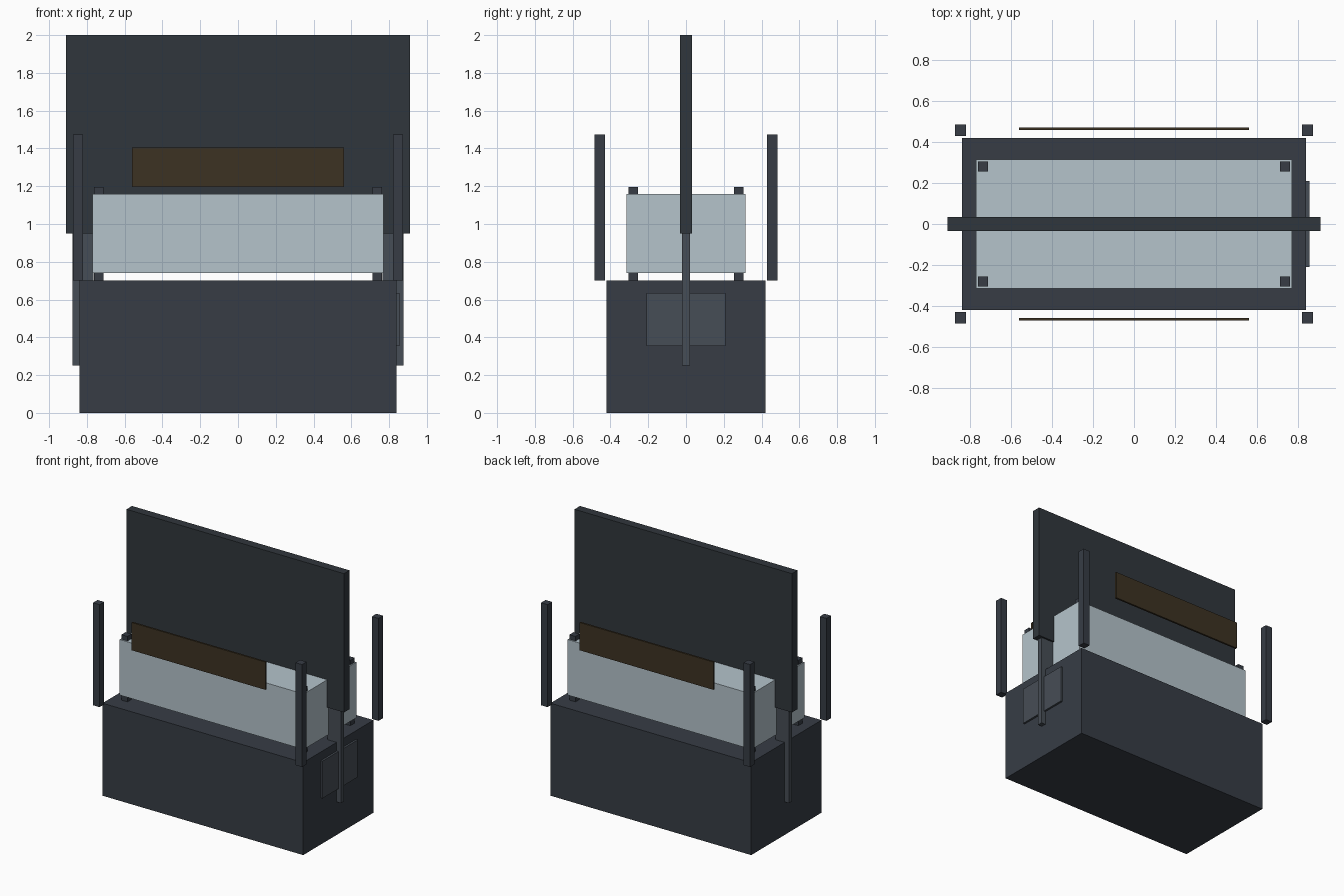
import bpy

if "Cube" in bpy.data.objects:
    bpy.data.objects.remove(bpy.data.objects["Cube"])


def material(name, rgb):
    m = bpy.data.materials.new(name)
    m.diffuse_color = (*rgb, 1)
    m.use_nodes = True
    m.node_tree.nodes["Principled BSDF"].inputs["Base Color"].default_value = m.diffuse_color
    return m


SLATE = material("slate", (0.038, 0.046, 0.060))
DARK = material("dark_slate", (0.030, 0.037, 0.045))
STEEL = material("steel", (0.062, 0.075, 0.092))
PALE = material("pale_glass", (0.46, 0.55, 0.60))
BROWN = material("brown", (0.046, 0.032, 0.016))


def box(name, x, y, z, mat):
    """Box from (min, max) extents on each axis."""
    lo, hi = zip(x, y, z)
    bpy.ops.mesh.primitive_cube_add(size=1, location=[(a + b) / 2 for a, b in zip(lo, hi)])
    ob = bpy.context.object
    ob.name = name
    ob.scale = [b - a for a, b in zip(lo, hi)]
    bpy.ops.object.transform_apply(location=False, rotation=False, scale=True)
    ob.data.materials.append(mat)
    return ob


def around(c, size):
    return (c - size / 2, c + size / 2)


# Main body: base cabinet, glass case, upright dividing panel
box("base_cabinet", (-0.84, 0.84), (-0.42, 0.42), (0, 0.70), SLATE)
box("glass_case", (-0.77, 0.77), (-0.315, 0.315), (0.74, 1.16), PALE)
box("upright_panel", (-0.91, 0.91), (-0.033, 0.033), (0.95, 2.0), DARK)

# Access plate on the right end only
box("access_plate", (0.835, 0.855), (-0.21, 0.21), (0.353, 0.635), STEEL)

for sx in (-1, 1):
    # Bracket carrying the panel at each end
    box("panel_bracket", around(sx * 0.82, 0.11), (-0.02, 0.02), (0.25, 0.95), STEEL)
    for sy in (-1, 1):
        # Case posts and taller outer corner posts
        box("case_post", around(sx * 0.737, 0.05), around(sy * 0.28, 0.05), (0.70, 1.195), SLATE)
        box("corner_post", around(sx * 0.847, 0.055), around(sy * 0.457, 0.055), (0.70, 1.475), SLATE)

# Sign boards on front and back
for sy in (-1, 1):
    box("sign_board", (-0.56, 0.56), around(sy * 0.465, 0.014), (1.195, 1.405), BROWN)
